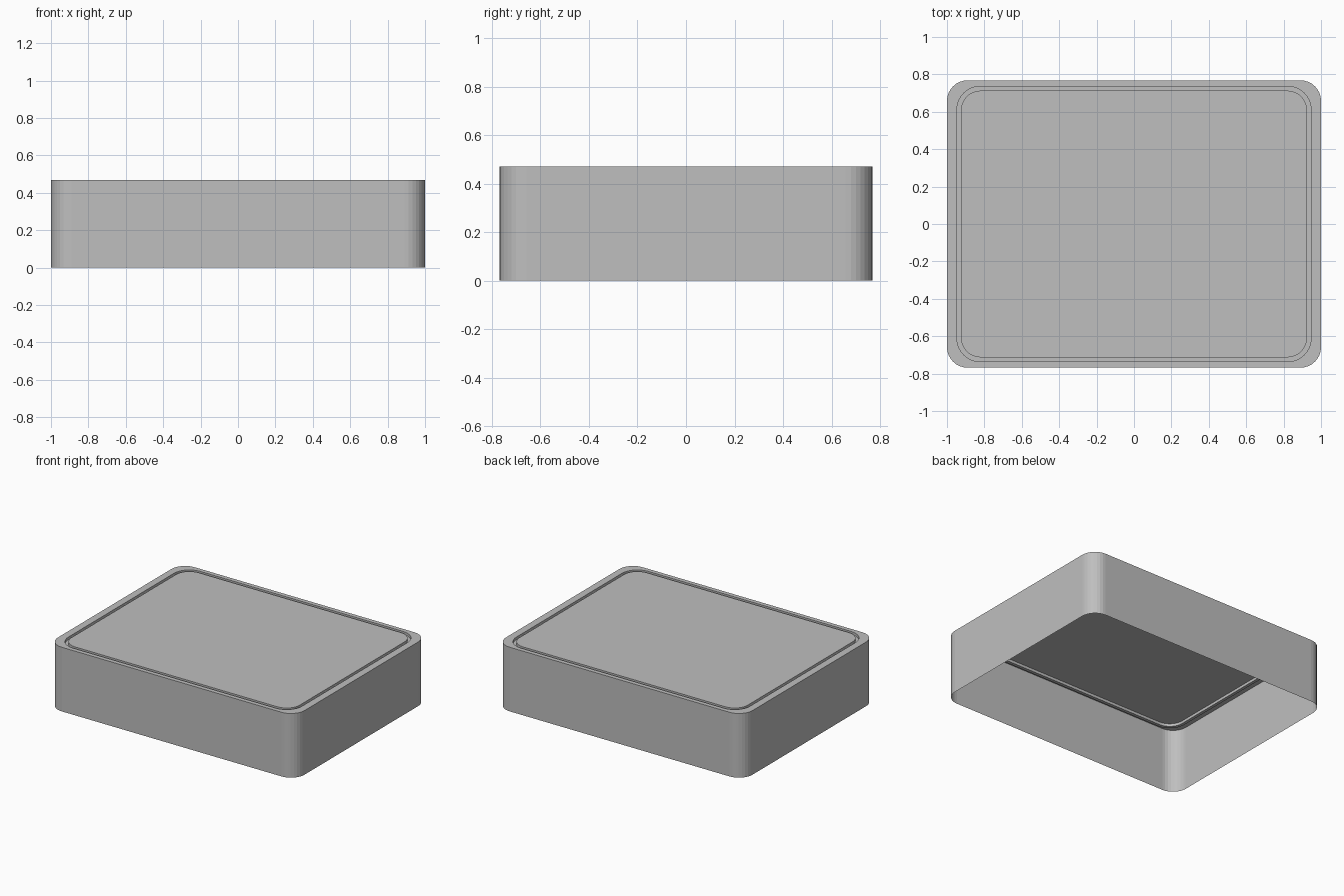
import bpy, bmesh
from math import pi, cos, sin

cube = bpy.data.objects.get("Cube")
if cube:
    bpy.data.objects.remove(cube, do_unlink=True)

HEIGHT = 0.47
DEPTH = 0.02
SEGMENTS = 8

grey = bpy.data.materials.new("light_grey")
grey.use_nodes = True
colour = (0.52, 0.52, 0.52, 1)
grey.diffuse_color = colour
grey.node_tree.nodes["Principled BSDF"].inputs["Base Color"].default_value = colour


def ring(bm, half_x, half_y, radius, z):
    """Closed loop of vertices around a rounded rectangle."""
    verts = []
    corners = ((1, 1), (-1, 1), (-1, -1), (1, -1))
    for quarter, (sx, sy) in enumerate(corners):
        for i in range(SEGMENTS + 1):
            a = (quarter + i / SEGMENTS) * pi / 2
            verts.append(bm.verts.new((sx * (half_x - radius) + radius * cos(a),
                                       sy * (half_y - radius) + radius * sin(a), z)))
    return verts


def shell(name, sections, cap=False):
    """Skin consecutive rings into a thin sheet, optionally capped by the last."""
    bm = bmesh.new()
    rings = [ring(bm, *s) for s in sections]
    for low, high in zip(rings, rings[1:]):
        n = len(low)
        for i in range(n):
            j = (i + 1) % n
            bm.faces.new((low[i], low[j], high[j], high[i]))
    if cap:
        bm.faces.new(rings[-1])
    mesh = bpy.data.meshes.new(name)
    bm.to_mesh(mesh)
    bm.free()
    mesh.materials.append(grey)
    obj = bpy.data.objects.new(name, mesh)
    bpy.context.collection.objects.link(obj)
    return obj


outer = (1.0, 0.768, 0.11)
groove_outer = (0.947, 0.736, 0.125)
groove_inner = (0.925, 0.713, 0.105)

# Open-bottomed side wall and flat rim
shell("side_wall", [(*outer, 0), (*outer, HEIGHT)])
shell("top_rim", [(*outer, HEIGHT), (*groove_outer, HEIGHT)])

# Shallow channel around the lid, and the lid panel itself
shell("lid_groove", [(*groove_outer, HEIGHT), (*groove_outer, HEIGHT - DEPTH),
                     (*groove_inner, HEIGHT - DEPTH), (*groove_inner, HEIGHT)])
shell("lid_panel", [(*groove_inner, HEIGHT)], cap=True)
